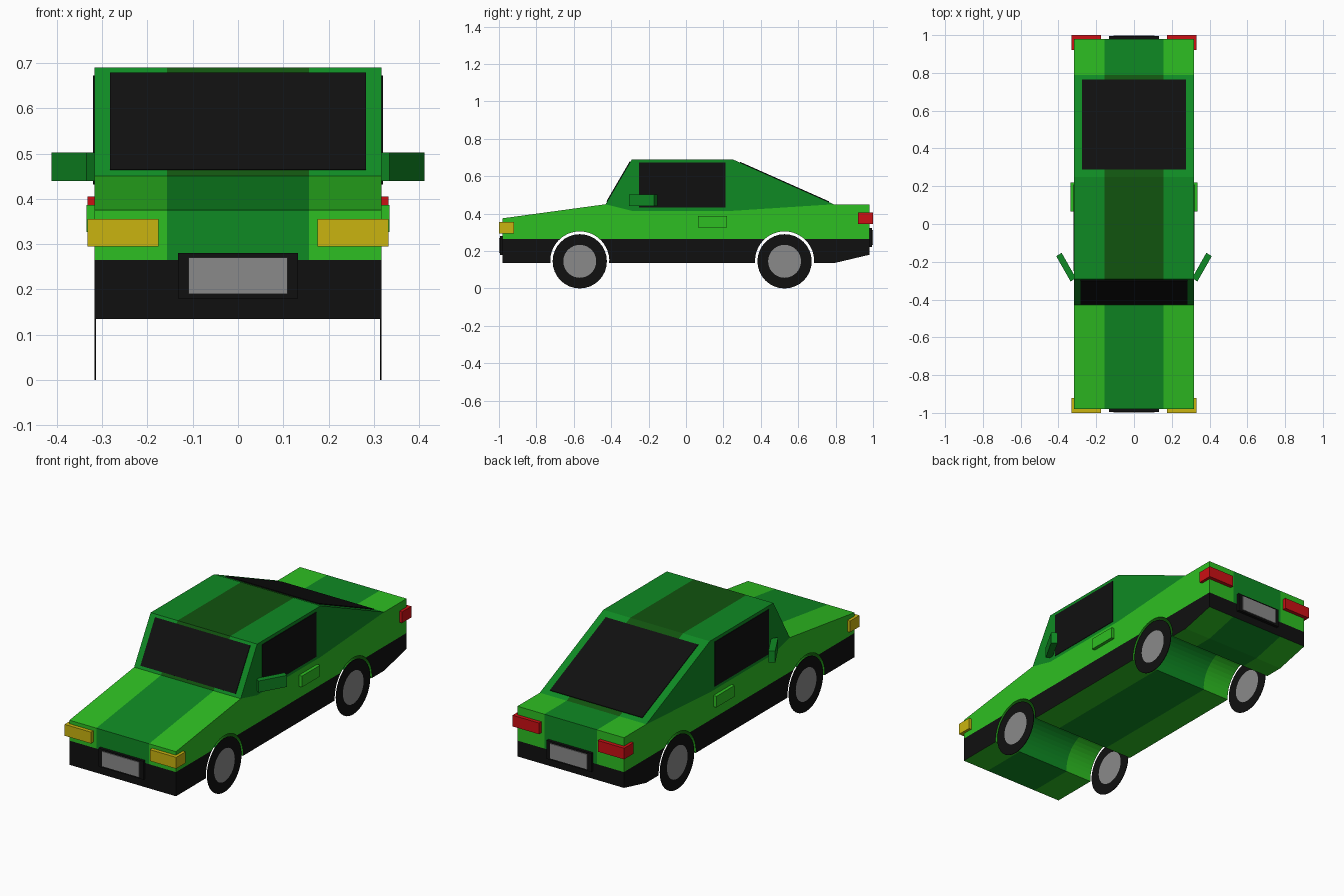
import bpy, bmesh, math
from mathutils import Vector

if "Cube" in bpy.data.objects:
    bpy.data.objects.remove(bpy.data.objects["Cube"])


def material(name, r, g, b):
    m = bpy.data.materials.new(name)
    m.diffuse_color = (r, g, b, 1)
    m.use_nodes = True
    m.node_tree.nodes["Principled BSDF"].inputs["Base Color"].default_value = m.diffuse_color
    return m


BRIGHT = material("bright green", .027, .52, .016)
MID = material("mid green", .0048, .254, .017)
DARK = material("dark green", .0056, .088, .0048)
BLACK = material("black", .005, .005, .005)
GREY = material("grey", .255, .255, .255)
YELLOW = material("yellow", .59, .456, .005)
RED = material("red", .60, .005, .007)

W, STRIPE = .317, .157          # half width of car and of centre stripe
WHEEL_Y, WHEEL_Z = (-.568, .527), .147


def finish(bm, name, mats):
    bmesh.ops.recalc_face_normals(bm, faces=bm.faces)
    me = bpy.data.meshes.new(name)
    bm.to_mesh(me)
    bm.free()
    for m in mats:
        me.materials.append(m)
    ob = bpy.data.objects.new(name, me)
    bpy.context.collection.objects.link(ob)
    return ob


def striped_shell(profile, skip):
    """Extrude a (y, z) profile across the car; the middle strip gets slot 1."""
    bm = bmesh.new()
    rows = [[bm.verts.new((x, y, z)) for y, z in profile]
            for x in (-W, -STRIPE, STRIPE, W)]
    n = len(profile)
    for k in range(3):
        a, b = rows[k], rows[k + 1]
        for i in range(n):
            if i not in skip:
                j = (i + 1) % n
                f = bm.faces.new((a[i], a[j], b[j], b[i]))
                f.material_index = 1 if k == 1 else 0
    caps = [bm.faces.new(rows[0]), bm.faces.new(rows[3])]
    bmesh.ops.recalc_face_normals(bm, faces=bm.faces)
    bmesh.ops.triangulate(bm, faces=caps)
    return bm


def prism(name, pts, vec, mat):
    """Polygon extruded along a vector."""
    bm = bmesh.new()
    f = bm.faces.new([bm.verts.new(p) for p in pts])
    r = bmesh.ops.extrude_face_region(bm, geom=[f], use_keep_orig=True)
    bmesh.ops.translate(bm, vec=vec,
                        verts=[v for v in r["geom"] if isinstance(v, bmesh.types.BMVert)])
    return finish(bm, name, [mat])


def box(name, x, y, z, mat):
    pts = [(x[0], y[0], z[0]), (x[1], y[0], z[0]), (x[1], y[1], z[0]), (x[0], y[1], z[0])]
    return prism(name, pts, (0, 0, z[1] - z[0]), mat)


# Lower body with wheel arches running right across
profile = [(-.98, .135)]
R, a0 = .158, math.asin((.147 - .135) / .158)
for wy in WHEEL_Y:
    for i in range(25):
        a = math.pi + a0 - (math.pi + 2 * a0) * i / 24
        profile.append((wy + R * math.cos(a), WHEEL_Z + R * math.sin(a)))
profile += [(.79, .135), (.98, .18), (.98, .45)]
belt = len(profile)             # belt line, hidden under the cabin
profile += [(.79, .45), (.25, .415), (-.29, .415), (-.43, .45), (-.98, .375)]
bm = striped_shell(profile, {belt, belt + 1, belt + 2})
bmesh.ops.bisect_plane(bm, geom=bm.verts[:] + bm.edges[:] + bm.faces[:],
                       plane_co=(0, 0, .265), plane_no=(0, 0, 1))
bm.normal_update()
for f in bm.faces:              # black lower band on the outer walls
    c = f.calc_center_median()
    outer = abs(f.normal.x) > .9 or (abs(f.normal.y) > .9 and abs(c.y) > .97)
    if outer and c.z < .265:
        f.material_index = 2
finish(bm, "body", [BRIGHT, MID, BLACK])

# Cabin
cabin = [(-.43, .45), (-.29, .415), (.25, .415), (.79, .45), (.25, .69), (-.29, .69)]
finish(striped_shell(cabin, {0, 1, 2}), "cabin", [MID, DARK])


# Windscreen and rear window plates lying on the slopes
def slope_window(name, half, low, high, t0, t1):
    low, high = Vector((0, *low)), Vector((0, *high))
    d = high - low
    n = Vector((0, -d.z, d.y)).normalized()
    n = n if n.z > 0 else -n
    p, q, s = low + d * t0, low + d * t1, Vector((half, 0, 0))
    prism(name, [p - s, p + s, q + s, q - s], n * .004, BLACK)


slope_window("windscreen", .283, (-.43, .45), (-.29, .69), .055, .945)
slope_window("rear_window", .275, (.79, .45), (.25, .69), .05, .93)

# Number plates with black frames
for end, s, z0 in (("front", -1, .18), ("rear", 1, .222)):
    box(end + "_plate_frame", (-.133, .133), sorted((s * .975, s * .995)), (z0, z0 + .1), BLACK)
    box(end + "_plate", (-.109, .109), sorted((s * .99, s * .999)), (z0 + .01, z0 + .09), GREY)

# Paired parts
for side, s in (("left", -1), ("right", 1)):
    box(side + "_headlight", sorted((s * .175, s * .332)), (-1, -.92), (.295, .356), YELLOW)
    box(side + "_tail_light", sorted((s * .175, s * .332)), (.92, 1), (.345, .405), RED)
    box(side + "_window", sorted((s * .316, s * .320)), (-.25, .21), (.432, .672), BLACK)
    box(side + "_door_handle", sorted((s * .31, s * .335)), (.065, .22), (.327, .387), BRIGHT)
    # Swept-back mirror
    prism(side + "_mirror", [(s * x, y, .44) for x, y in
                             ((.335, -.305), (.412, -.17), (.383, -.153), (.308, -.285))],
          (0, 0, .062), MID)
    # Thin disc wheels: black tyre around a grey hub
    for end, wy in zip(("front", "rear"), WHEEL_Y):
        bm = bmesh.new()
        N = 32
        rings = []
        for x, r in ((.314, .088), (.314, .145), (.317, .145), (.317, .088)):
            rings.append([bm.verts.new((s * x, wy + r * math.cos(2 * math.pi * i / N),
                                        .145 + r * math.sin(2 * math.pi * i / N)))
                          for i in range(N)])
        for a, b in zip(rings, rings[1:]):
            for i in range(N):
                j = (i + 1) % N
                bm.faces.new((a[i], a[j], b[j], b[i]))
        for ring in (rings[0], rings[3]):
            bm.faces.new(ring).material_index = 1
        finish(bm, f"{end}_{side}_wheel", [BLACK, GREY])
